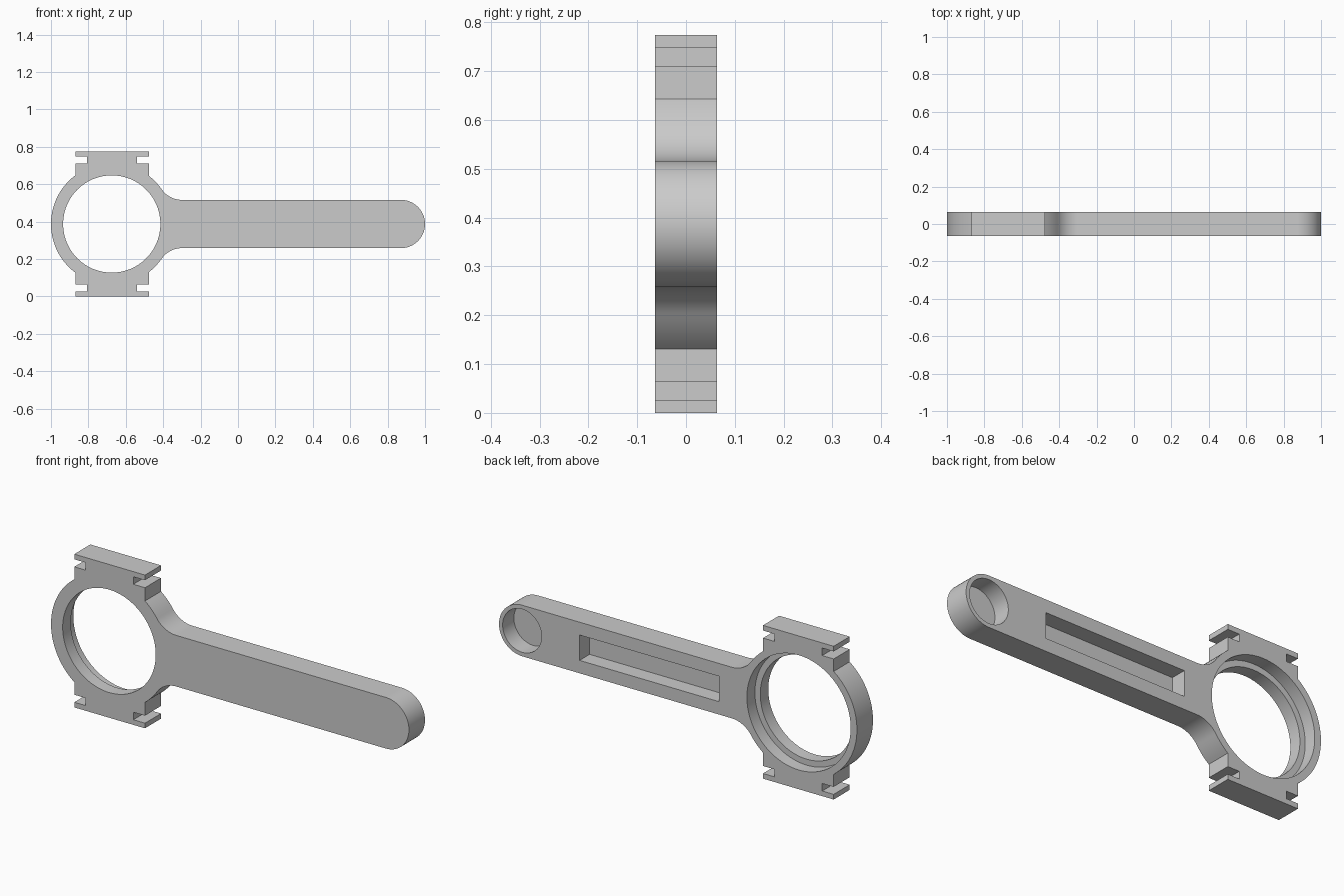
import bpy, bmesh
from math import sin, cos, pi, atan2, acos, radians

if "Cube" in bpy.data.objects:
    bpy.data.objects.remove(bpy.data.objects["Cube"], do_unlink=True)

MID = 0.387                      # height of the long axis
HALF = 0.064                     # half the thickness
RING_X, RING_R = -0.675, 0.325   # clamp ring
ARM_R = 0.129                    # arm half width and tip radius
TIP_X = 1 - ARM_R
FILLET_X = -0.30                 # where the fillet meets the arm

grey = bpy.data.materials.new("plain_grey")
grey.use_nodes = True
colour = (0.6, 0.6, 0.6, 1)
grey.diffuse_color = colour
grey.node_tree.nodes["Principled BSDF"].inputs["Base Color"].default_value = colour


def arc(cx, cz, r, a, b, n):
    return [(cx + r * cos(a + (b - a) * i / n), cz + r * sin(a + (b - a) * i / n))
            for i in range(n + 1)]


def prism(name, outline, y0, y1):
    """Extrude an (x, z) outline, given about the long axis, from y0 to y1."""
    bm = bmesh.new()
    face = bm.faces.new([bm.verts.new((x, y0, z + MID)) for x, z in outline])
    ext = bmesh.ops.extrude_face_region(bm, geom=[face])
    moved = [v for v in ext["geom"] if isinstance(v, bmesh.types.BMVert)]
    bmesh.ops.translate(bm, verts=moved, vec=(0, y1 - y0, 0))
    bmesh.ops.recalc_face_normals(bm, faces=bm.faces)
    mesh = bpy.data.meshes.new(name)
    bm.to_mesh(mesh)
    bm.free()
    mesh.materials.append(grey)
    ob = bpy.data.objects.new(name, mesh)
    bpy.context.collection.objects.link(ob)
    return ob


def circle(cx, r, n):
    return arc(cx, 0, r, 0, 2 * pi, n)[:-1]


def cut(target, cutter):
    cutter.hide_render = True
    mod = target.modifiers.new("cut", "BOOLEAN")
    mod.operation, mod.solver, mod.object = "DIFFERENCE", "EXACT", cutter
    bpy.context.view_layer.objects.active = target
    bpy.ops.object.modifier_apply(modifier=mod.name)
    bpy.data.objects.remove(cutter, do_unlink=True)


# Fillet radius that is tangent to both the arm and the ring
dx = FILLET_X - RING_X
fillet_r = (dx**2 + ARM_R**2 - RING_R**2) / (2 * (RING_R - ARM_R))
meet = atan2(ARM_R + fillet_r, dx)

# Upper half of the outline: tip, fillet, ring, notched lug, ring
lug_r, lug_l = -0.475, -0.87
notch_r, notch_l = -0.54, -0.806
notch_low, notch_high, lug_top = 0.323, 0.361, 0.387
upper = arc(TIP_X, 0, ARM_R, 0, pi / 2, 24)
upper += arc(FILLET_X, ARM_R + fillet_r, fillet_r, -pi / 2, meet - pi, 16)
upper += arc(RING_X, 0, RING_R, meet, acos((lug_r - RING_X) / RING_R), 6)[1:]
upper += [(lug_r, notch_low), (notch_r, notch_low), (notch_r, notch_high),
          (lug_r, notch_high), (lug_r, lug_top), (lug_l, lug_top),
          (lug_l, notch_high), (notch_l, notch_high), (notch_l, notch_low),
          (lug_l, notch_low)]
upper += arc(RING_X, 0, RING_R, acos((lug_l - RING_X) / RING_R), pi, 20)
lower = [(x, -z) for x, z in reversed(upper[1:-1])]

arm = prism("clamp_arm", upper + lower, -HALF, HALF)

# Stepped bore: narrow at the front, wider at the back
cut(arm, prism("bore_cutter", circle(RING_X, 0.26, 96), -0.2, 0.2))
cut(arm, prism("counterbore_cutter", circle(RING_X, 0.29, 96), 0, 0.2))

# Round pocket at the tip and long slot along the arm, both open at the back
cut(arm, prism("pocket_cutter", circle(TIP_X, 0.109, 64), HALF - 0.09, 0.2))
slot = [(-0.23, -HALF), (0.55, -HALF), (0.55, HALF), (-0.23, HALF)]
cut(arm, prism("slot_cutter", slot, HALF - 0.08, 0.2))

bpy.ops.object.select_all(action="DESELECT")
arm.select_set(True)
bpy.context.view_layer.objects.active = arm
bpy.ops.object.shade_smooth_by_angle(angle=radians(25))
